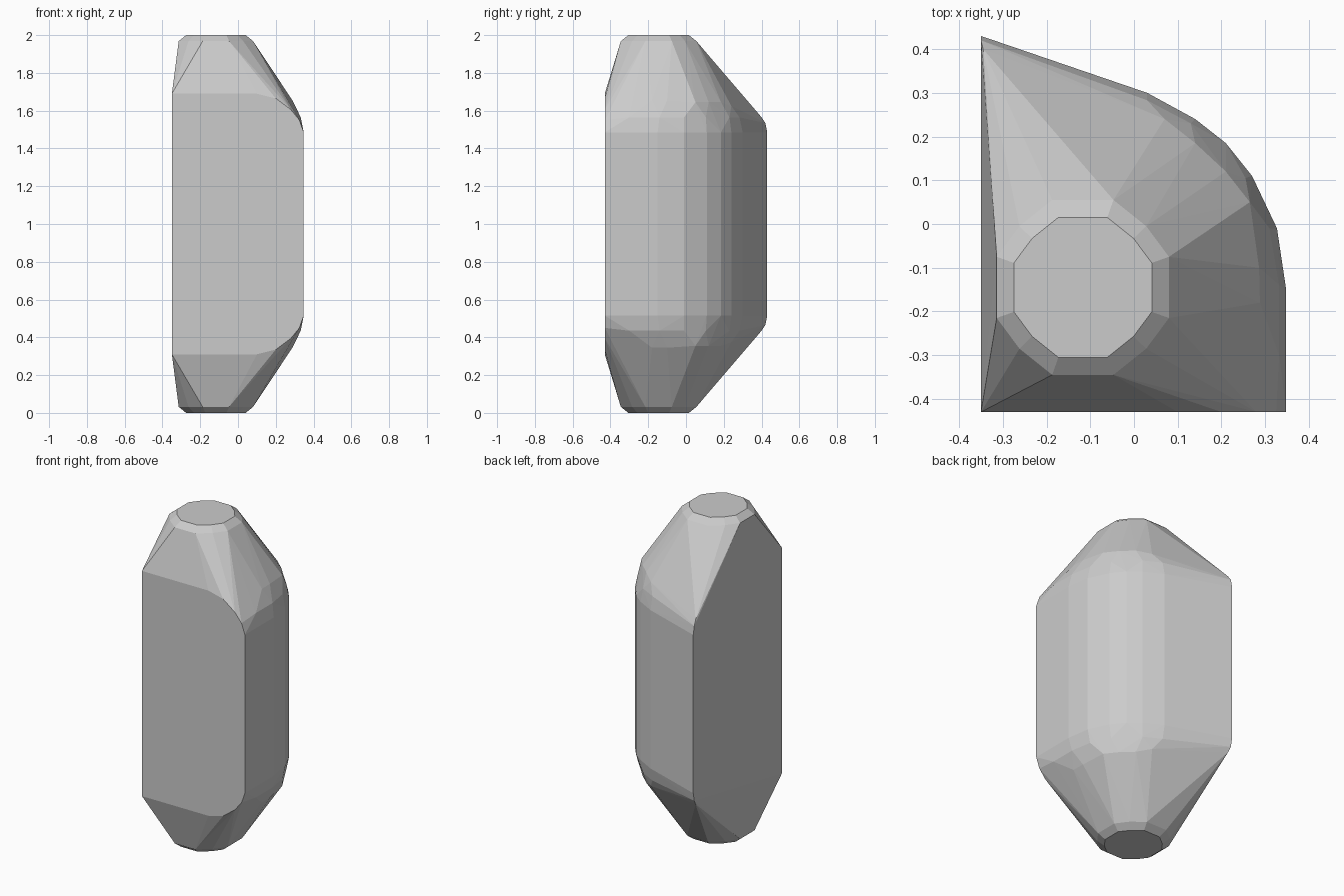
import bpy, bmesh

if "Cube" in bpy.data.objects:
    bpy.data.objects.remove(bpy.data.objects["Cube"])

# Plan outline of the straight middle: square front and left, rounded back right
outline = [(-0.35, -0.43), (0.348, -0.43), (0.348, -0.15), (0.327, -0.01),
           (0.27, 0.11), (0.21, 0.185), (0.14, 0.24), (0.03, 0.30), (-0.35, 0.43)]
upper = [(x, y, 1.485) for x, y in outline]

# Front panel top edge, curving down to the right corner
upper += [(x, -0.43, z) for x, z in
          [(-0.35, 1.69), (0.10, 1.69), (0.20, 1.665), (0.28, 1.605), (0.325, 1.55)]]

# Rounded shoulder: a slightly inset middle ring and a smaller upper ring
upper += [(x, y, 1.565) for x, y in
          [(0.332, -0.30), (0.332, -0.14), (0.31, -0.01), (0.255, 0.105),
           (0.13, 0.23), (0.03, 0.283)]]
upper += [(0.288, -0.18, 1.655), (0.286, -0.10, 1.655), (0.265, 0.05, 1.645),
          (0.21, 0.12, 1.645), (0.14, 0.185, 1.645), (0.07, 0.24, 1.625),
          (-0.35, 0.42, 1.535), (-0.345, 0.40, 1.565)]

# End cap: bevelled twelve-sided rim and flat top
cx, cy = -0.117, -0.145
rim = [(0.197, 0.07), (0.145, 0.14), (0.07, 0.20)]
for x, y in rim:
    for sx in (-1, 1):
        for sy in (-1, 1):
            upper.append((cx + sx * x, cy + sy * y, 1.968))
            upper.append((cx + sx * x * 0.8, cy + sy * y * 0.8, 2.0))

# Hull the upper half with its mirror image
bm = bmesh.new()
for x, y, z in upper:
    bm.verts.new((x, y, z))
    bm.verts.new((x, y, 2.0 - z))
hull = bmesh.ops.convex_hull(bm, input=bm.verts[:])
bmesh.ops.delete(bm, geom=[v for v in bm.verts if not v.link_faces], context='VERTS')
bmesh.ops.dissolve_limit(bm, angle_limit=0.005, verts=bm.verts[:], edges=bm.edges[:])
bmesh.ops.recalc_face_normals(bm, faces=bm.faces[:])
mesh = bpy.data.meshes.new("faceted_body")
bm.to_mesh(mesh)
bm.free()
body = bpy.data.objects.new("faceted_body", mesh)
bpy.context.collection.objects.link(body)
